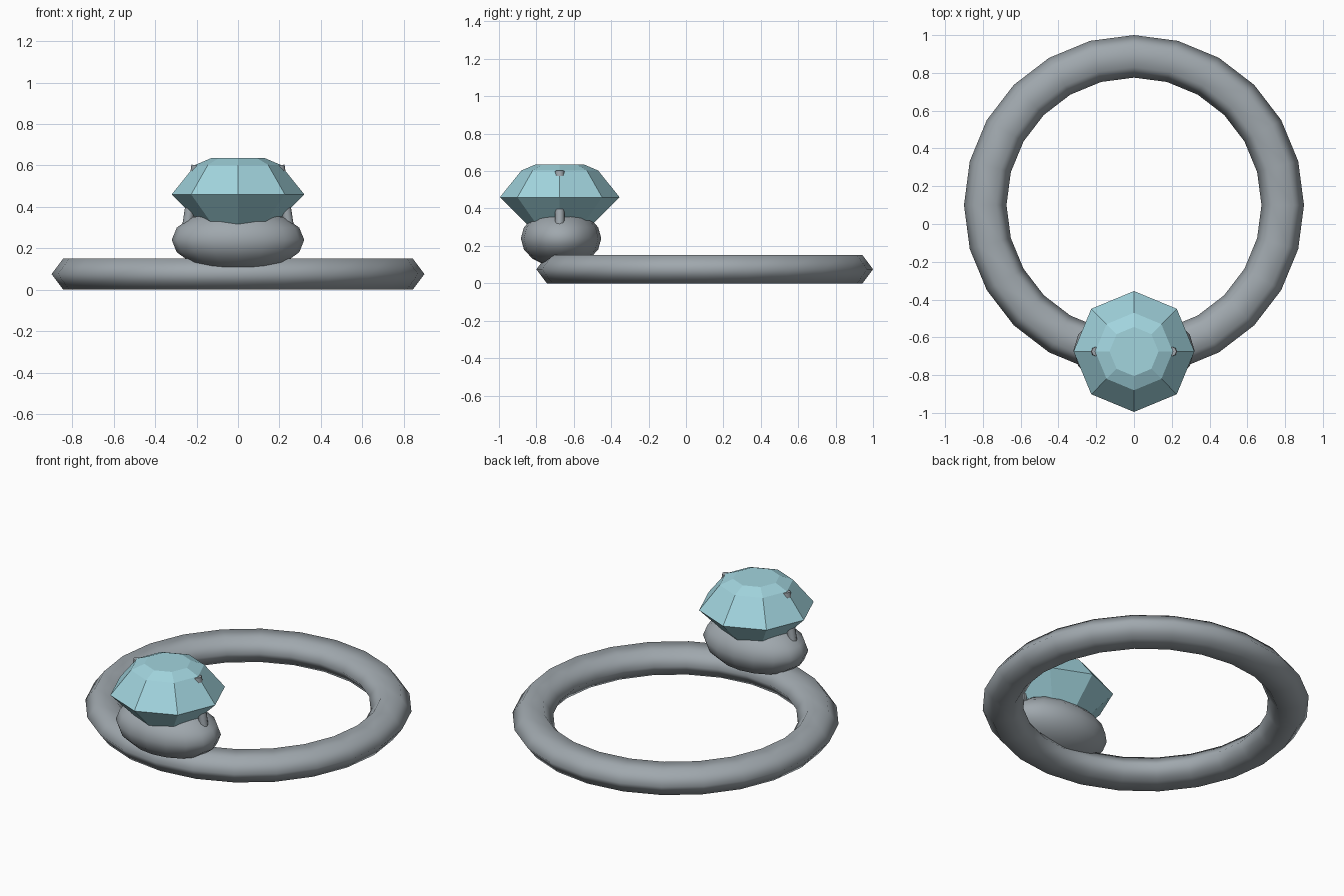
import bpy, bmesh, math
from mathutils import Vector

if "Cube" in bpy.data.objects:
    bpy.data.objects.remove(bpy.data.objects["Cube"])

STONE_Y = -0.675


def material(name, color):
    m = bpy.data.materials.new(name)
    m.diffuse_color = (*color, 1)
    m.use_nodes = True
    m.node_tree.nodes["Principled BSDF"].inputs["Base Color"].default_value = m.diffuse_color
    return m


metal = material("grey metal", (0.35, 0.39, 0.42))
blue = material("pale blue stone", (0.36, 0.66, 0.73))


def finish(name, mat, smooth=True):
    ob = bpy.context.object
    ob.name = name
    ob.data.materials.append(mat)
    if smooth:
        bpy.ops.object.shade_smooth()
    return ob


# Band: six-sided section, flattened in height
bpy.ops.mesh.primitive_torus_add(location=(0, 0.1, 0.075), major_segments=24, minor_segments=6,
                                 major_radius=0.7875, minor_radius=0.1125)
band = finish("band", metal)
band.scale.z = 0.075 / (0.1125 * math.sin(math.pi / 3))

# Setting: squashed ball that carries the stone
bpy.ops.mesh.primitive_uv_sphere_add(segments=16, ring_count=8, radius=1,
                                     location=(0, -0.668, 0.24))
setting = finish("setting", metal)
setting.scale = (0.32, 0.215, 0.155)

# Prongs: thin pins leaning inward through the stone
for side, label in ((1, "right"), (-1, "left")):
    low = Vector((side * 0.253, STONE_Y, 0.25))
    high = Vector((side * 0.2, STONE_Y, 0.6))
    axis = high - low
    bpy.ops.mesh.primitive_cylinder_add(vertices=8, radius=0.025, depth=axis.length,
                                        location=(low + high) / 2)
    prong = finish("prong_" + label, metal, False)
    prong.rotation_euler = axis.to_track_quat('Z', 'Y').to_euler()
    bpy.ops.object.shade_smooth_by_angle(angle=math.radians(50))

# Stone: eight-sided facets from table to girdle, then down to a point
bm = bmesh.new()
rings = []
for r, z in ((0.32, 0.46), (0.205, 0.603), (0.13, 0.635)):
    rings.append([bm.verts.new((r * math.cos(i * math.pi / 4), r * math.sin(i * math.pi / 4), z))
                  for i in range(8)])
tip = bm.verts.new((0, 0, 0.14))
for i in range(8):
    j = (i + 1) % 8
    bm.faces.new((rings[0][j], rings[0][i], tip))
    for a, b in zip(rings, rings[1:]):
        bm.faces.new((a[i], a[j], b[j], b[i]))
bm.faces.new(rings[-1])
mesh = bpy.data.meshes.new("stone")
bm.to_mesh(mesh)
bm.free()
mesh.materials.append(blue)
stone = bpy.data.objects.new("stone", mesh)
stone.location.y = STONE_Y
bpy.context.collection.objects.link(stone)
